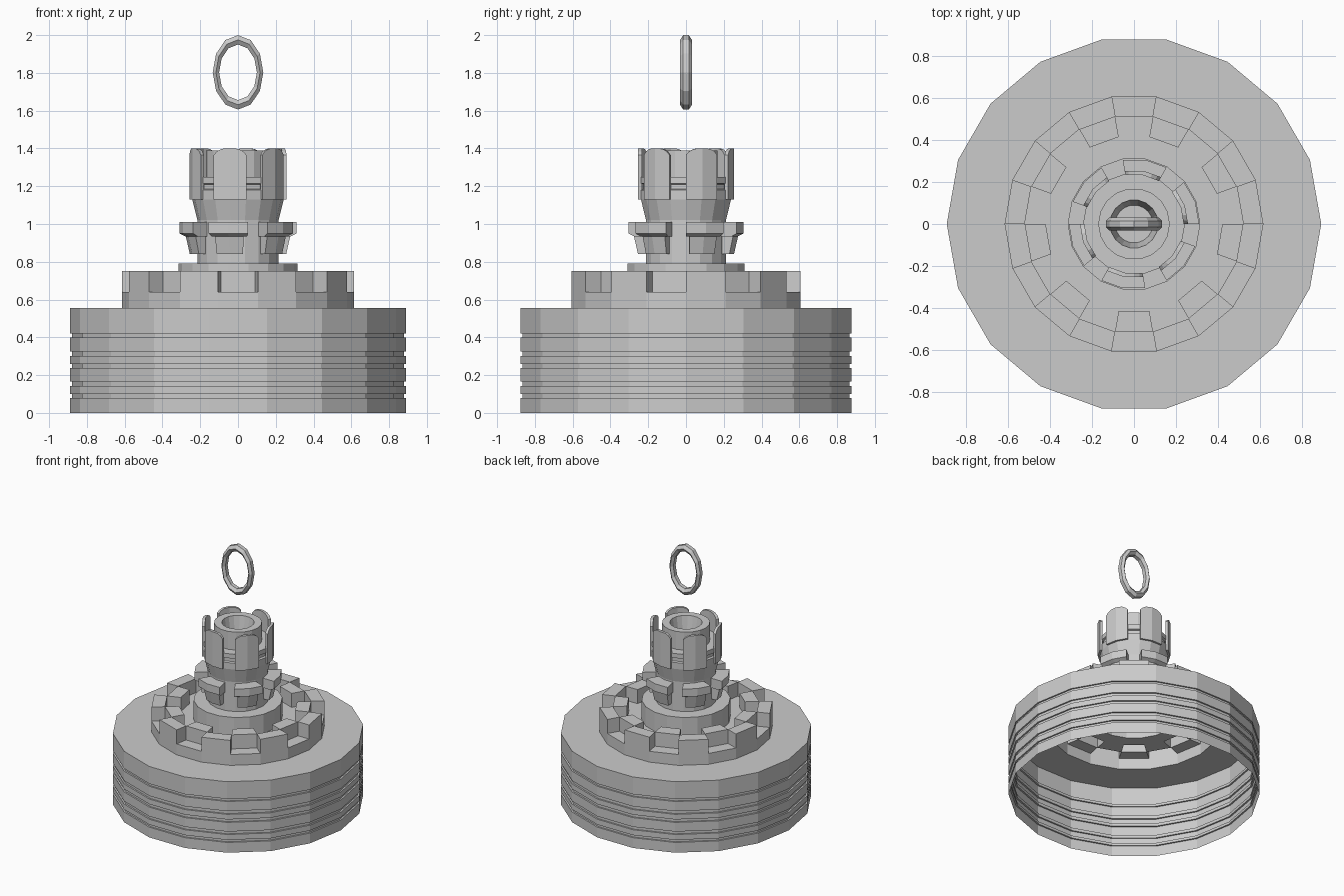
import bpy, bmesh, math

if "Cube" in bpy.data.objects:
    bpy.data.objects.remove(bpy.data.objects["Cube"])

N = 18
STEP = 360 / N


def polar(r, deg, z):
    a = math.radians(deg)
    return (r * math.cos(a), r * math.sin(a), z)


def chord(r, deg, z):
    # point on the flat side of the 18-sided polygon
    k = math.floor(deg / STEP + 1e-6)
    t = deg / STEP - k
    p, q = polar(r, k * STEP, z), polar(r, (k + 1) * STEP, z)
    return tuple(p[i] + (q[i] - p[i]) * t for i in range(3))


def finish(name, bm):
    bmesh.ops.remove_doubles(bm, verts=bm.verts, dist=1e-4)
    bmesh.ops.recalc_face_normals(bm, faces=bm.faces)
    me = bpy.data.meshes.new(name)
    bm.to_mesh(me)
    bm.free()
    ob = bpy.data.objects.new(name, me)
    bpy.context.collection.objects.link(ob)
    return ob


def face(bm, pts):
    bm.faces.new([bm.verts.new(p) for p in pts])


def lathe(name, profile, cap=False):
    bm = bmesh.new()
    for (r0, z0), (r1, z1) in zip(profile, profile[1:]):
        for i in range(N):
            a, b = i * STEP, (i + 1) * STEP
            face(bm, [polar(r0, a, z0), polar(r0, b, z0), polar(r1, b, z1), polar(r1, a, z1)])
    if cap:
        r, z = profile[-1]
        face(bm, [polar(r, i * STEP, z) for i in range(N)])
    return finish(name, bm)


def sweep(bm, sections):
    # closed solid through a list of matching cross-sections
    rows = [[bm.verts.new(p) for p in s] for s in sections]
    n = len(rows[0])
    for a, b in zip(rows, rows[1:]):
        for i in range(n):
            j = (i + 1) % n
            bm.faces.new([a[i], a[j], b[j], b[i]])
    bm.faces.new(rows[0])
    bm.faces.new(rows[-1][::-1])


# Grooved base shell, open underneath
R = 0.89
prof = [(R, 0)]
for lo, hi in [(0.08, 0.1), (0.142, 0.165), (0.237, 0.26), (0.3, 0.325), (0.4, 0.42)]:
    prof += [(R, lo), (R - 0.012, lo), (R - 0.012, hi), (R, hi)]
prof += [(R, 0.555), (0.615, 0.555), (0.615, 0.64)]
lathe("base", prof)

# Crown: outer and inner blocks alternate, hollow underneath
bm = bmesh.new()
rings = [0.615, 0.52, 0.42, 0.315]
for i in range(N):
    a, b = i * STEP, (i + 1) * STEP
    for k in range(3):
        lo, hi = ([polar(rings[k], a, z), polar(rings[k], b, z),
                   polar(rings[k + 1], b, z), polar(rings[k + 1], a, z)] for z in (0.64, 0.75))
        if (k == 0 and i % 2 == 0) or (k == 1 and i % 2 == 1):
            face(bm, hi)
            for s in range(4):
                t = (s + 1) % 4
                face(bm, [lo[s], lo[t], hi[t], hi[s]])
        else:
            face(bm, lo)
finish("crown", bm)

# Central column with flared head and bore
lathe("column", [(0.315, 0.64), (0.315, 0.79), (0.215, 0.79), (0.215, 1.02), (0.242, 1.13),
                 (0.242, 1.18), (0.228, 1.185), (0.228, 1.21), (0.242, 1.215), (0.242, 1.25),
                 (0.17, 1.25), (0.17, 1.39), (0.115, 1.39), (0.09, 1.25)], cap=True)

# Six clamps around the column
bm = bmesh.new()
slab = [(0.205, 1.01), (0.31, 1.01), (0.31, 0.95), (0.28, 0.935), (0.205, 0.935)]
foot = [(0.205, 0.936), (0.28, 0.936), (0.258, 0.84), (0.205, 0.84)]
for i in range(6):
    s = i * 60
    sweep(bm, [[polar(r, s + d, z) for r, z in slab] for d in (0, 20, 40)])
    sweep(bm, [[chord(r, s + d, z) for r, z in foot] for d in (4, 20, 36)])
finish("clamps", bm)

# Six round-topped petals around the head
bm = bmesh.new()
tops = [(0, 1.365), (4, 1.385), (10, 1.398), (20, 1.4), (30, 1.398), (36, 1.385), (40, 1.365)]
for i in range(6):
    sweep(bm, [[chord(r, i * 60 + d, z) for r, z in
                ((0.236, 1.13), (0.257, 1.13), (0.257, t), (0.236, t))] for d, t in tops])
finish("petals", bm)

# Oval ring floating above, hexagonal section
bm = bmesh.new()
M = 12
sec = [(0.197, 0.015), (0.172, 0.031), (0.147, 0.015), (0.147, -0.015), (0.172, -0.031), (0.197, -0.015)]
for i in range(M):
    for k in range(6):
        pts = []
        for j, m in ((i, k), (i + 1, k), (i + 1, (k + 1) % 6), (i, (k + 1) % 6)):
            a = 2 * math.pi * j / M
            r, y = sec[m]
            pts.append((0.68 * r * math.cos(a), y, 1.803 + r * math.sin(a)))
        face(bm, pts)
finish("ring", bm)
